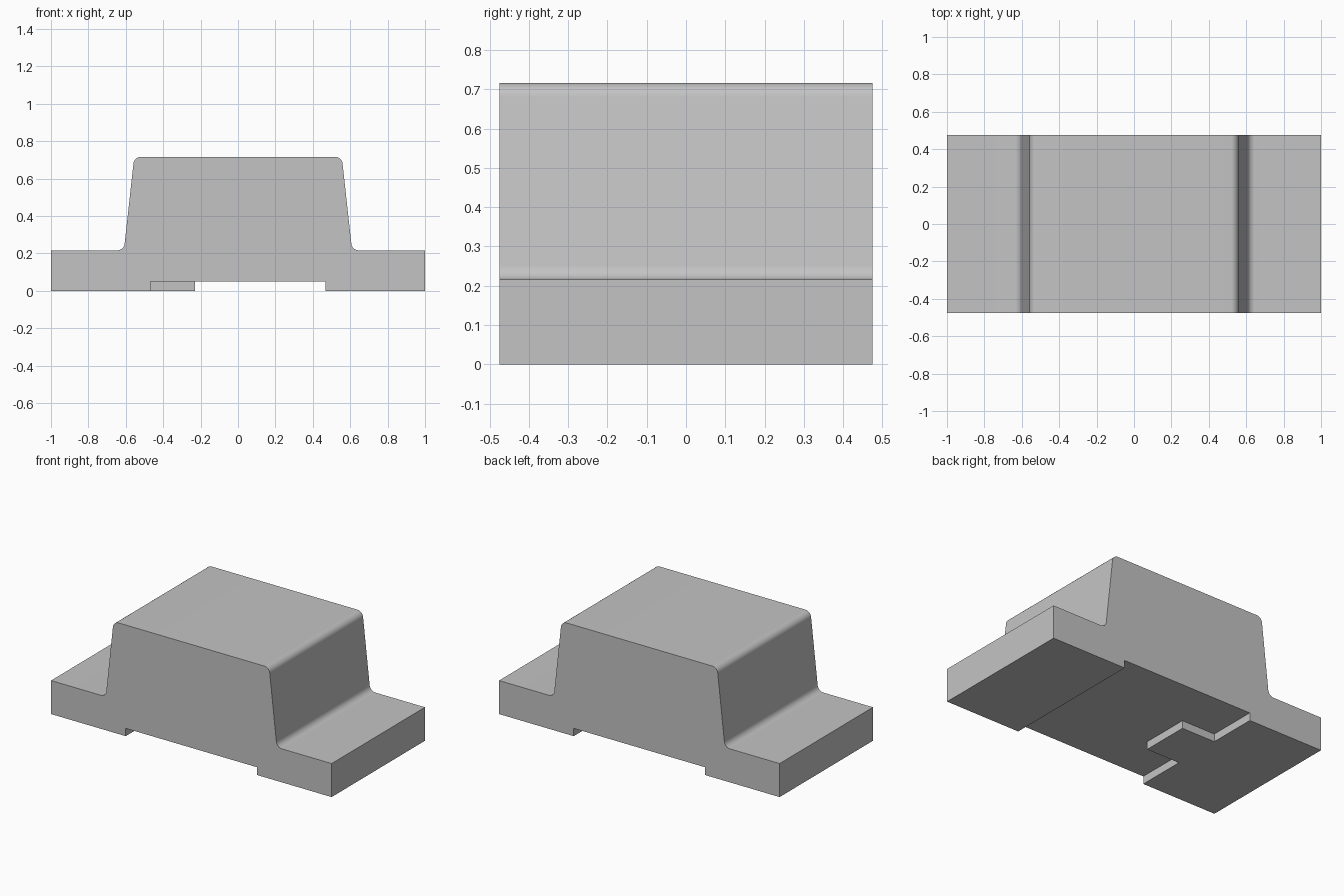
import bpy, bmesh
from mathutils import Vector

if "Cube" in bpy.data.objects:
    bpy.data.objects.remove(bpy.data.objects["Cube"], do_unlink=True)

HALF_DEPTH = 0.475
BASE_TOP, TOP = 0.216, 0.716
RECESS = 0.05
FOOT = 0.468

grey = bpy.data.materials.new("plain_grey")
grey.use_nodes = True
grey.diffuse_color = (0.55, 0.55, 0.55, 1)
grey.node_tree.nodes["Principled BSDF"].inputs["Base Color"].default_value = grey.diffuse_color


def fillet(before, corner, after, radius, steps=10):
    """Points of an arc rounding the corner between two straight lines."""
    p = Vector(corner)
    a = (Vector(before) - p).normalized()
    b = (Vector(after) - p).normalized()
    half = a.angle(b) / 2
    from_math = radius / abs(a.cross(b)) * (1 + a.dot(b))
    centre = p + (a + b).normalized() * (from_math ** 2 + radius ** 2) ** 0.5
    start, end = p + a * from_math - centre, p + b * from_math - centre
    return [tuple(centre + start.lerp(end, i / steps).normalized() * radius)
            if half else corner for i in range(steps + 1)]


def prism(name, points, direction):
    """Extrude a closed outline of 3D points."""
    bm = bmesh.new()
    face = bm.faces.new([bm.verts.new(p) for p in points])
    result = bmesh.ops.extrude_face_region(bm, geom=[face])
    moved = [v for v in result["geom"] if isinstance(v, bmesh.types.BMVert)]
    bmesh.ops.translate(bm, verts=moved, vec=direction)
    bmesh.ops.recalc_face_normals(bm, faces=bm.faces)
    mesh = bpy.data.meshes.new(name)
    bm.to_mesh(mesh)
    bm.free()
    mesh.materials.append(grey)
    obj = bpy.data.objects.new(name, mesh)
    bpy.context.collection.objects.link(obj)
    return obj


# Flanged block: half profile with rounded corners, mirrored across x
edge, root, shoulder, middle = (1, BASE_TOP), (0.61, BASE_TOP), (0.555, TOP), (0, TOP)
half = [(1, 0), edge]
half += fillet(edge, root, shoulder, 0.04)
half += fillet(root, shoulder, middle, 0.04)
outline = half + [(-x, z) for x, z in reversed(half)]
block = prism("flanged_block", [(x, -HALF_DEPTH, z) for x, z in outline],
              (0, 2 * HALF_DEPTH, 0))

# Underside channel, leaving a central tab on one side
tab_x, tab_y, out = -0.23, 0.158, 0.6
channel = [(FOOT, -out), (FOOT, out), (-FOOT, out), (-FOOT, tab_y),
           (tab_x, tab_y), (tab_x, -tab_y), (-FOOT, -tab_y), (-FOOT, -out)]
cutter = prism("channel_cutter", [(x, y, -0.1) for x, y in channel],
               (0, 0, 0.1 + RECESS))
cutter.hide_render = True

cut = block.modifiers.new("channel", "BOOLEAN")
cut.operation = "DIFFERENCE"
cut.solver = "EXACT"
cut.object = cutter

bpy.ops.object.select_all(action="DESELECT")
block.select_set(True)
bpy.context.view_layer.objects.active = block
bpy.ops.object.modifier_apply(modifier=cut.name)
bpy.data.objects.remove(cutter, do_unlink=True)
bpy.ops.object.shade_smooth_by_angle()
